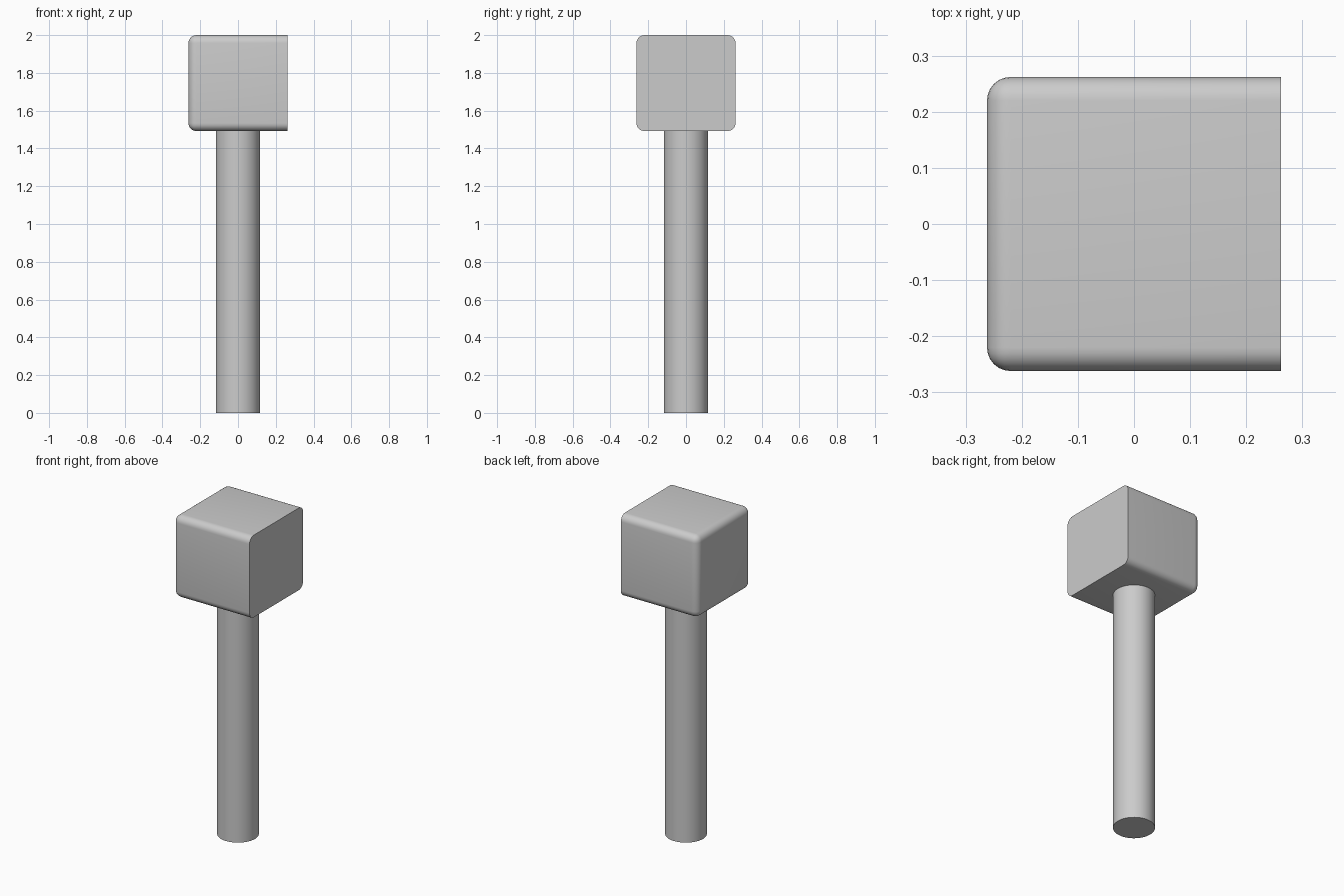
import bpy, bmesh
from mathutils import Matrix

if "Cube" in bpy.data.objects:
    bpy.data.objects.remove(bpy.data.objects["Cube"])

HALF, Z0, Z1 = 0.262, 1.492, 2.0   # head half width, bottom, top
ROUND = 0.042                      # edge rounding
RADIUS = 0.117                     # handle radius


def add_object(name, bm):
    mesh = bpy.data.meshes.new(name)
    bm.to_mesh(mesh)
    bm.free()
    obj = bpy.data.objects.new(name, mesh)
    bpy.context.collection.objects.link(obj)
    bpy.ops.object.select_all(action='DESELECT')
    obj.select_set(True)
    bpy.context.view_layer.objects.active = obj
    bpy.ops.object.shade_smooth_by_angle(angle=0.6)
    return obj


# Handle: plain round shaft meeting the underside of the head
bm = bmesh.new()
bmesh.ops.create_cone(bm, cap_ends=True, segments=48, radius1=RADIUS,
                      radius2=RADIUS, depth=Z0,
                      matrix=Matrix.Translation((0, 0, Z0 / 2)))
add_object("handle", bm)

# Head: block with every edge rounded except those around the flat +x face
bm = bmesh.new()
bmesh.ops.create_cube(bm, size=1, matrix=Matrix.Translation((0, 0, (Z0 + Z1) / 2))
                      @ Matrix.Diagonal((2 * HALF, 2 * HALF, Z1 - Z0, 1)))
soft = [e for e in bm.edges if any(v.co.x < 0 for v in e.verts)]
bmesh.ops.bevel(bm, geom=soft, offset=ROUND, offset_type='OFFSET',
                segments=6, profile=0.5, affect='EDGES', clamp_overlap=True)
add_object("head", bm)
